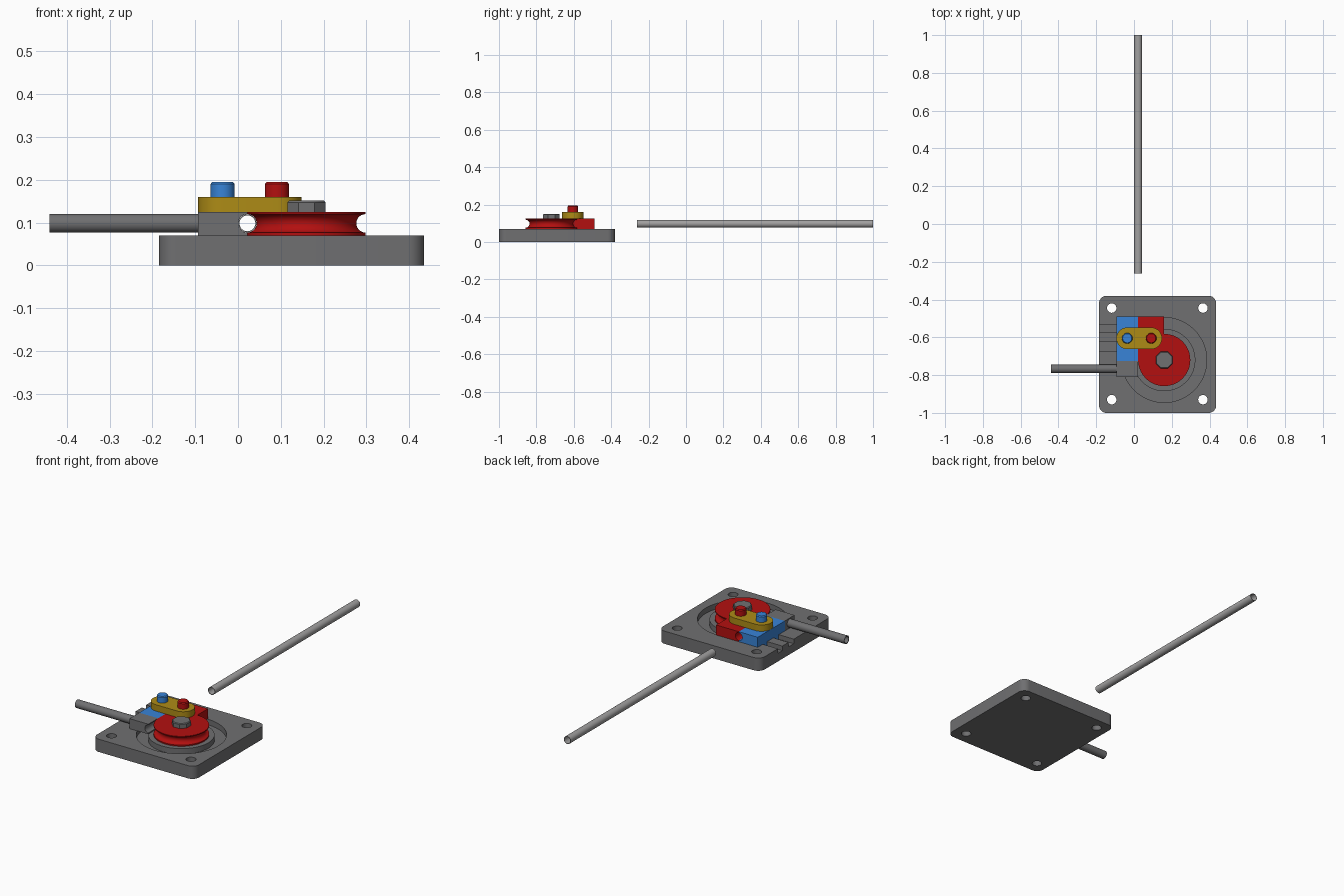
import bpy, bmesh, math
from mathutils import Matrix, Vector

if "Cube" in bpy.data.objects:
    bpy.data.objects.remove(bpy.data.objects["Cube"])

def material(name, rgb):
    m = bpy.data.materials.new(name)
    m.diffuse_color = (*rgb, 1)
    m.use_nodes = True
    m.node_tree.nodes["Principled BSDF"].inputs["Base Color"].default_value = m.diffuse_color
    return m

GREY = material("dark grey", (0.16, 0.16, 0.165))
STEEL = material("light steel", (0.36, 0.355, 0.355))
RED = material("red", (0.45, 0.005, 0.005))
BLUE = material("blue", (0.04, 0.23, 0.68))
GOLD = material("gold", (0.42, 0.26, 0.008))

def finish(name, bm, mat):
    bmesh.ops.recalc_face_normals(bm, faces=bm.faces)
    me = bpy.data.meshes.new(name)
    bm.to_mesh(me)
    bm.free()
    ob = bpy.data.objects.new(name, me)
    bpy.context.collection.objects.link(ob)
    me.materials.append(mat)
    return ob

def prism(name, pts, z0, z1, mat):
    """Extrude an xy outline from z0 to z1."""
    bm = bmesh.new()
    f = bm.faces.new([bm.verts.new((x, y, z0)) for x, y in pts])
    r = bmesh.ops.extrude_face_region(bm, geom=[f])
    vs = [v for v in r["geom"] if isinstance(v, bmesh.types.BMVert)]
    bmesh.ops.translate(bm, vec=(0, 0, z1 - z0), verts=vs)
    return finish(name, bm, mat)

def box(name, x0, x1, y0, y1, z0, z1, mat):
    return prism(name, [(x0, y0), (x1, y0), (x1, y1), (x0, y1)], z0, z1, mat)

def rounded(x0, x1, y0, y1, r, n=10):
    pts = []
    corners = [(x1 - r, y1 - r), (x0 + r, y1 - r), (x0 + r, y0 + r), (x1 - r, y0 + r)]
    for q, (cx, cy) in enumerate(corners):
        for i in range(n + 1):
            a = math.pi / 2 * (q + i / n)
            pts.append((cx + r * math.cos(a), cy + r * math.sin(a)))
    return pts

def lathe(name, prof, origin, mat, axis="Z", n=64, closed=False):
    """Spin a (radius, height) profile around an axis through origin."""
    rot = {"Z": Matrix(), "X": Matrix.Rotation(math.pi / 2, 4, "Y"),
           "Y": Matrix.Rotation(-math.pi / 2, 4, "X")}[axis]
    bm = bmesh.new()
    rings = []
    for i in range(n):
        a = 2 * math.pi * (i + 0.5) / n
        rings.append([bm.verts.new(rot @ Vector((r * math.cos(a), r * math.sin(a), h)) + Vector(origin))
                      for r, h in prof])
    k = len(prof)
    for i in range(n):
        p, q = rings[i], rings[(i + 1) % n]
        for j in range(k if closed else k - 1):
            m = (j + 1) % k
            bm.faces.new((p[j], q[j], q[m], p[m]))
    if not closed:
        bm.faces.new([s[0] for s in rings])
        bm.faces.new([s[-1] for s in rings])
    return finish(name, bm, mat)

def cut(ob, cutters):
    """Subtract the cutters and remove them."""
    bpy.context.view_layer.objects.active = ob
    for c in cutters:
        c.hide_render = True
        m = ob.modifiers.new("cut", "BOOLEAN")
        m.operation, m.solver, m.object = "DIFFERENCE", "EXACT", c
        bpy.ops.object.modifier_apply(modifier=m.name)
        bpy.data.objects.remove(c)

def tube(name, r_out, r_in, length, origin, mat, axis):
    return lathe(name, [(r_in, 0), (r_out, 0), (r_out, length), (r_in, length)],
                 origin, mat, axis, 32, True)

BASE, TOP = 0.07, 0.125          # base top, die top
PX, PY, PR = 0.16, -0.72, 0.138  # bending die centre and radius
TX, TZ, TR = 0.022, 0.098, 0.0215  # tube line

# base plate with screw holes, ring recess and guide slots
base = prism("base_plate", rounded(-0.185, 0.435, -1.0, -0.38, 0.04), 0, BASE, GREY)
cutters = [lathe("hole_cutter", [(0.025, -0.02), (0.025, 0.1)], (x, y, 0), GREY, n=32)
           for x in (-0.118, 0.365) for y in (-0.93, -0.445)]
cutters.append(lathe("ring_cutter", [(0.165, 0.04), (0.225, 0.04), (0.225, 0.1), (0.165, 0.1)],
                     (PX, PY, 0), GREY, closed=True))
cutters += [box("slot_cutter", -0.25, 0.015, y0, y1, 0.045, 0.1, GREY)
            for y0, y1 in ((-0.672, -0.626), (-0.572, -0.534))]
cut(base, cutters)

# grooved round bending die
prof = [(0.03, BASE), (PR, BASE)]
for i in range(15):
    a = -math.pi / 2 + math.pi * i / 14
    prof.append((PR - TR * math.cos(a), TZ + TR * math.sin(a)))
prof += [(PR, TOP), (0.03, TOP)]
lathe("bending_die", prof, (PX, PY, 0), RED, n=96)

def groove(y0, y1):
    return lathe("groove_cutter", [(TR, y0), (TR, y1)], (TX, 0, TZ), GREY, "Y", 32)

# straight clamp end of the die, slide block and grey end block, each half grooved
clamp = box("die_clamp_block", TX, PX, PY, -0.49, BASE, TOP, RED)
cut(clamp, [groove(-0.9, -0.3)])
slide = box("slide_block", -0.093, TX, -0.725, -0.49, BASE, TOP, BLUE)
cut(slide, [groove(-0.9, -0.3)])
end = box("end_block", -0.093, TX, -0.81, -0.725, BASE, TOP, GREY)
cut(end, [groove(-0.9, -0.3)])

# guide keys of the slide block running in the slots
for i, (y0, y1) in enumerate(((-0.672, -0.626), (-0.572, -0.534))):
    box(f"guide_key_{i + 1}", -0.093, 0.014, y0 + 0.001, y1 - 0.001, 0.046, 0.075, BLUE)

# bolt head on the die axis
lathe("centre_bolt", [(0.048, 0.12), (0.048, 0.147), (0.044, 0.151)], (PX, PY, 0), GREY, n=8)

# link plate and its two pins
LY = -0.605
prism("link_plate", rounded(-0.093, 0.148, LY - 0.057, LY + 0.057, 0.0565, 14), TOP, 0.16, GOLD)
for name, x, mat in (("slide_pin", -0.036, BLUE), ("die_pin", 0.091, RED)):
    lathe(name, [(0.028, 0.12), (0.028, 0.19), (0.024, 0.195)], (x, LY, 0), mat, n=32)

# push rod and loose tube
tube("push_rod", 0.022, 0.018, 0.35, (-0.44, -0.767, TZ), GREY, "X")
tube("work_tube", 0.021, 0.0185, 1.262, (TX, -0.262, TZ), STEEL, "Y")

# smooth round surfaces, keep edges sharp
bpy.ops.object.select_all(action="DESELECT")
for ob in bpy.context.scene.objects:
    ob.select_set(True)
    bpy.context.view_layer.objects.active = ob
bpy.ops.object.shade_smooth_by_angle(angle=math.radians(35))
